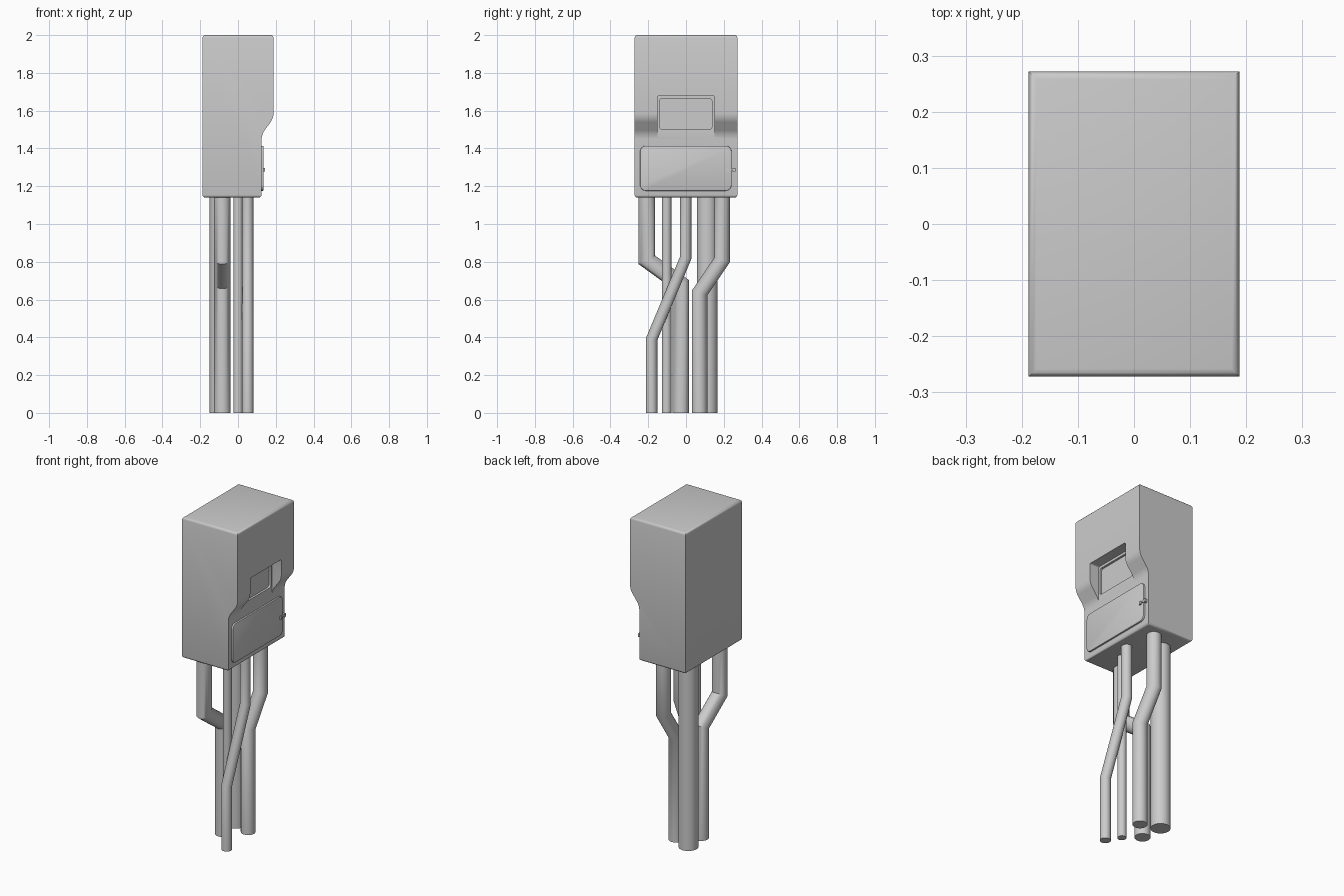
import bpy, bmesh, math
from mathutils import Vector

cube = bpy.data.objects.get("Cube")
if cube:
    bpy.data.objects.remove(cube, do_unlink=True)

grey = bpy.data.materials.new("painted grey")
grey.use_nodes = True
COLOUR = (0.6, 0.6, 0.6, 1)
grey.diffuse_color = COLOUR
grey.node_tree.nodes["Principled BSDF"].inputs["Base Color"].default_value = COLOUR


def finish(name, bm):
    """Turn a bmesh into an object with the shared material."""
    bmesh.ops.recalc_face_normals(bm, faces=bm.faces)
    mesh = bpy.data.meshes.new(name)
    bm.to_mesh(mesh)
    bm.free()
    mesh.materials.append(grey)
    ob = bpy.data.objects.new(name, mesh)
    bpy.context.collection.objects.link(ob)
    return ob


def select(ob):
    bpy.ops.object.select_all(action='DESELECT')
    ob.select_set(True)
    bpy.context.view_layer.objects.active = ob


def smooth(ob, angle=40):
    select(ob)
    bpy.ops.object.shade_smooth_by_angle(angle=math.radians(angle))


def box(name, x, y, z, corner=0, rim=0):
    """Box from ranges; corner rounds the outline seen along x, rim the outer edge."""
    bm = bmesh.new()
    bmesh.ops.create_cube(bm, size=1)
    for v in bm.verts:
        v.co = Vector([lo + (c + 0.5) * (hi - lo) for c, (lo, hi) in zip(v.co, (x, y, z))])
    if corner:
        along_x = [e for e in bm.edges if abs(e.verts[0].co.x - e.verts[1].co.x) > 1e-4]
        bmesh.ops.bevel(bm, geom=along_x, offset=corner, segments=4, profile=0.5, affect='EDGES')
    if rim:
        outer = [e for e in bm.edges if all(v.co.x > x[1] - 1e-4 for v in e.verts)]
        bmesh.ops.bevel(bm, geom=outer, offset=rim, segments=2, profile=0.5, affect='EDGES')
    return finish(name, bm)


def pipe(name, x, radius, path, sides=24):
    """Mitred round pipe whose path of (y, z) points lies in a plane of constant x."""
    bm = bmesh.new()
    points = [Vector((x, y, z)) for y, z in path]
    steps = [(b - a).normalized() for a, b in zip(points, points[1:])]
    rings = []
    for i, p in enumerate(points):
        before, after = steps[max(i - 1, 0)], steps[min(i, len(steps) - 1)]
        tangent = (before + after).normalized()
        across = tangent.cross(Vector((1, 0, 0))) / tangent.dot(after)
        ring = []
        for k in range(sides):
            a = math.tau * k / sides
            ring.append(bm.verts.new(p + radius * (Vector((math.cos(a), 0, 0)) + across * math.sin(a))))
        rings.append(ring)
    for low, high in zip(rings, rings[1:]):
        for k in range(sides):
            j = (k + 1) % sides
            bm.faces.new((low[k], low[j], high[j], high[k]))
    bm.faces.new(rings[0])
    bm.faces.new(rings[-1])
    smooth(finish(name, bm))


# Cabinet: side profile with a stepped front, extruded across the width
BOTTOM, TOP, HALF = 1.14, 2.0, 0.272
profile = [(-0.188, BOTTOM), (0.125, BOTTOM), (0.125, 1.475),
           (0.188, 1.56), (0.188, TOP), (-0.188, TOP)]
bm = bmesh.new()
face = bm.faces.new([bm.verts.new((x, -HALF, z)) for x, z in profile])
side = bmesh.ops.extrude_face_region(bm, geom=[face])
bmesh.ops.translate(bm, vec=(0, 2 * HALF, 0),
                    verts=[g for g in side["geom"] if isinstance(g, bmesh.types.BMVert)])


def level_edges(heights):
    return [e for e in bm.edges
            if abs(e.verts[0].co.z - e.verts[1].co.z) < 1e-4
            and any(abs(e.verts[0].co.z - h) < 1e-4 for h in heights)]


bmesh.ops.bevel(bm, geom=level_edges((1.475, 1.56)), offset=0.025, segments=4,
                profile=0.5, affect='EDGES')
bmesh.ops.bevel(bm, geom=level_edges((BOTTOM, TOP)), offset=0.014, segments=3,
                profile=0.5, affect='EDGES')
cabinet = finish("cabinet", bm)

# Display recess and the shallow screen pocket inside it
cutters = [box("recess_cutter", (0.126, 0.3), (-0.15, 0.15), (1.42, 1.68), corner=0.008),
           box("screen_cutter", (0.113, 0.3), (-0.14, 0.137), (1.5, 1.665), corner=0.014)]
for cutter in cutters:
    cutter.hide_render = True
    cut = cabinet.modifiers.new("cut", 'BOOLEAN')
    cut.operation, cut.solver, cut.object = 'DIFFERENCE', 'EXACT', cutter
    select(cabinet)
    bpy.ops.object.modifier_apply(modifier=cut.name)
    bpy.data.objects.remove(cutter, do_unlink=True)
smooth(cabinet)

# Access door with its latch
smooth(box("door", (0.12, 0.135), (-0.243, 0.241), (1.176, 1.414), corner=0.03, rim=0.003))
box("latch_bar", (0.133, 0.141), (0.215, 0.258), (1.283, 1.291))
for label, y in (("inner", 0.217), ("outer", 0.254)):
    box("latch_" + label + "_block", (0.124, 0.142), (y - 0.007, y + 0.007), (1.277, 1.297))

# Conduits running from the ground into the cabinet
END = 1.16
pipe("rear_straight_pipe", -0.095, 0.055, [(0.112, 0), (0.112, END)])
pipe("rear_bent_pipe", -0.083, 0.044, [(-0.027, 0), (-0.027, 0.68), (-0.207, 0.81), (-0.207, END)])
pipe("middle_bent_pipe", 0.018, 0.041, [(0.072, 0), (0.072, 0.635), (0.191, 0.81), (0.191, END)])
pipe("thin_straight_pipe", 0.0, 0.025, [(-0.103, 0), (-0.103, END)])
pipe("front_bent_pipe", 0.051, 0.03, [(-0.182, 0), (-0.182, 0.39), (-0.002, 0.82), (-0.002, END)])
